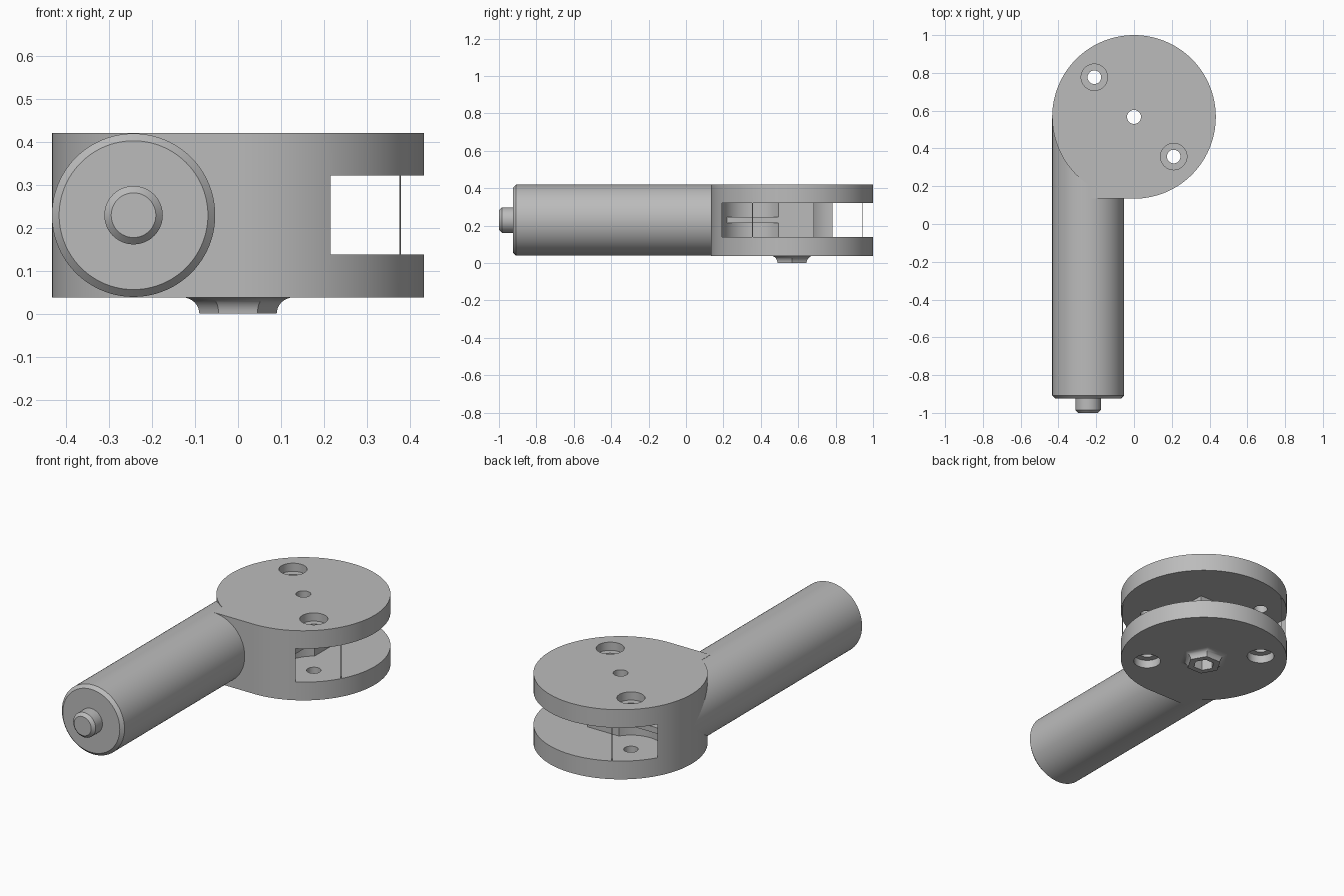
import bpy, bmesh, math
from mathutils import Vector

cube = bpy.data.objects.get("Cube")
if cube:
    bpy.data.objects.remove(cube, do_unlink=True)

metal = bpy.data.materials.new("plain_grey")
metal.use_nodes = True
GREY = (0.5, 0.5, 0.5, 1)
metal.diffuse_color = GREY
metal.node_tree.nodes["Principled BSDF"].inputs["Base Color"].default_value = GREY

HEAD_Y, HEAD_R = 0.567, 0.433        # round head centre and radius
BOTTOM, TOP = 0.038, 0.42            # head faces
SLOT_LOW, SLOT_HIGH = 0.138, 0.321   # slot floor and ceiling
HANDLE_X, HANDLE_Z, HANDLE_R = -0.243, 0.229, 0.19
HUB = 0.118                          # square hub corner inside the slot
PIN = 0.21                           # offset of the screw holes
POCKET_R = 0.166


def loft(name, rings):
    """Closed solid skinned through rings of equal length."""
    bm = bmesh.new()
    loops = [[bm.verts.new(p) for p in ring] for ring in rings]
    n = len(loops[0])
    for a, b in zip(loops, loops[1:]):
        for i in range(n):
            j = (i + 1) % n
            bm.faces.new((a[i], a[j], b[j], b[i]))
    bm.faces.new(loops[0])
    bm.faces.new(loops[-1])
    bmesh.ops.recalc_face_normals(bm, faces=bm.faces)
    mesh = bpy.data.meshes.new(name)
    bm.to_mesh(mesh)
    bm.free()
    mesh.materials.append(metal)
    obj = bpy.data.objects.new(name, mesh)
    bpy.context.collection.objects.link(obj)
    return obj


def circle(r, n=64, x=0, y=0):
    return [(x + r * math.cos(math.tau * i / n), y + r * math.sin(math.tau * i / n))
            for i in range(n)]


def prism(name, outline, z0, z1):
    """Upright prism; the outline is relative to the head centre."""
    return loft(name, [[(x, y + HEAD_Y, z) for x, y in outline] for z in (z0, z1)])


def box(name, x0, x1, y0, y1, z0, z1):
    return prism(name, [(x0, y0), (x1, y0), (x1, y1), (x0, y1)], z0, z1)


def lathe_y(name, profile, n=96):
    """Turned part along the handle axis from (y, radius) pairs."""
    return loft(name, [[(HANDLE_X + x, y, HANDLE_Z + z) for x, z in circle(r, n)]
                       for y, r in profile])


def activate(obj):
    bpy.ops.object.select_all(action='DESELECT')
    obj.select_set(True)
    bpy.context.view_layer.objects.active = obj


def cut(obj, cutters):
    for cutter in cutters:
        mod = obj.modifiers.new("cut", 'BOOLEAN')
        mod.operation = 'DIFFERENCE'
        mod.solver = 'EXACT'
        mod.object = cutter
        activate(obj)
        bpy.ops.object.modifier_apply(modifier=mod.name)


def smooth(obj):
    activate(obj)
    bpy.ops.object.shade_smooth_by_angle(angle=math.radians(30))


# Head: disc with a squared shoulder beside the handle
start = -math.pi / 2
end = math.pi + math.acos(-HANDLE_X / HEAD_R)
STEPS = 128
outline = [(HEAD_R * math.cos(start + (end - start) * i / STEPS),
            HEAD_R * math.sin(start + (end - start) * i / STEPS)) for i in range(STEPS + 1)]
outline.append((HANDLE_X, -HEAD_R))
head = prism("head", outline, BOTTOM, TOP)

# Boss: flared hexagon under the head
rings = []
for i in range(9):
    t = math.pi / 2 * i / 8
    rings.append([(x, y + HEAD_Y, BOTTOM * math.sin(t))
                  for x, y in circle(0.13 - 0.04 * math.cos(t), 6)])
rings.append([(x, y, BOTTOM + 0.01) for x, y, z in rings[-1]])
boss = loft("hex_boss", rings)

# Slot, pockets and holes
centre = [prism("centre_hole_cutter", circle(0.037, 32), -0.1, 0.6),
          prism("nut_recess_cutter", circle(0.055, 6), -0.1, 0.06)]
slot = [box("side_slot_cutter", HUB, 0.6, -PIN, 0.6, SLOT_LOW, SLOT_HIGH),
        box("back_slot_cutter", -PIN, 0.6, HUB, 0.6, SLOT_LOW, SLOT_HIGH)]
for s in (1, -1):
    x, y = s * PIN, -s * PIN
    slot += [prism("pocket_cutter", circle(POCKET_R, 64, x, y), SLOT_LOW, SLOT_HIGH),
             prism("screw_hole_cutter", circle(0.036, 32, x, y), -0.1, 0.6),
             prism("top_recess_cutter", circle(0.07, 48, x, y), TOP - 0.045, 0.6),
             prism("bottom_recess_cutter", circle(0.07, 48, x, y), -0.1, BOTTOM + 0.045)]
cut(head, slot + centre)
cut(boss, centre)
for cutter in slot + centre:
    bpy.data.objects.remove(cutter, do_unlink=True)

# Thin webs across the pockets, flush with the hub faces
WEB = (0.213, 0.245)
side_web = box("side_web", 0.04, HUB, -0.385, -0.05, *WEB)
back_web = box("back_web", -0.385, -0.05, 0.04, HUB, *WEB)

# Handle and end pin with chamfered rims
handle = lathe_y("handle", [(-0.925, HANDLE_R - 0.017), (-0.908, HANDLE_R),
                            (HEAD_Y, HANDLE_R)])
end_pin = lathe_y("end_pin", [(-1, 0.052), (-0.984, 0.068), (-0.9, 0.068)], 48)

for part in (head, boss, handle, end_pin):
    smooth(part)
